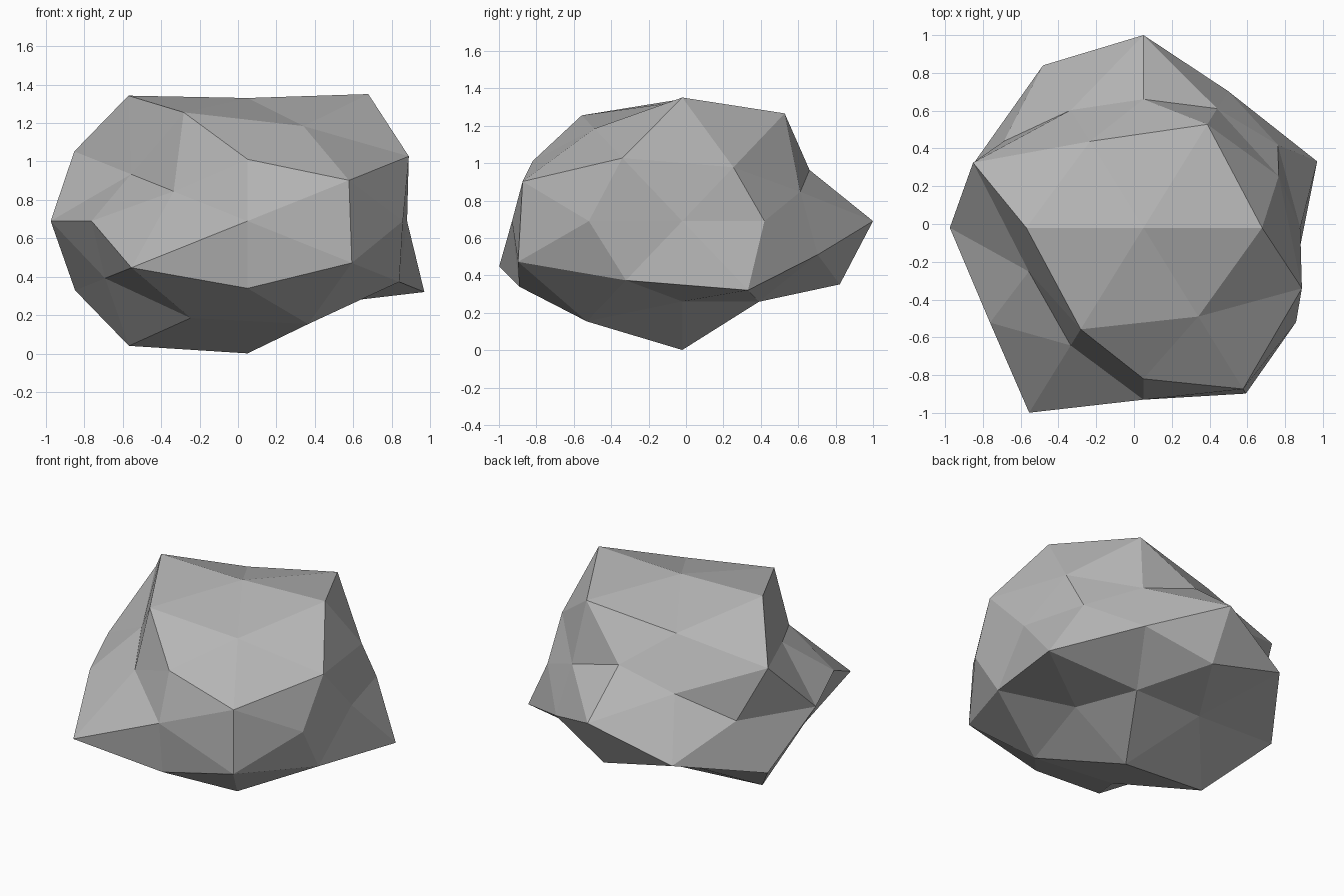
import bpy
import bmesh
from mathutils import Vector

if "Cube" in bpy.data.objects:
    bpy.data.objects.remove(bpy.data.objects["Cube"])

SQUASH = 0.65                       # boulder is flattened vertically
CENTRE = Vector((0.05, -0.02, 0.69))

# Directions of a once-subdivided icosahedron, by family, with the boulder's
# radius for every sign combination (minus first, x slowest, z fastest)
S, L = 0.5257, 0.8507
P, Q, R = 0.309, 0.5, 0.809
FAMILIES = [
    ((S, 0, L), (1.175, 1.18, 0.777, 1.195)),
    ((0, L, S), (1.025, 0.94, 0.99, 0.80)),
    ((L, S, 0), (0.955, 0.87, 0.95, 0.836)),
    ((1, 0, 0), (1.025, 0.83)),
    ((0, 1, 0), (0.91, 1.02)),
    ((0, 0, 1), (1.06, 0.985)),
    ((P, Q, R), (0.96, 1.075, 0.82, 0.915, 1.02, 0.94, 0.82, 1.095)),
    ((R, P, Q), (0.917, 0.75, 1.11, 1.115, 0.975, 1.037, 1.137, 0.885)),
    ((Q, R, P), (1.21, 0.77, 1.063, 0.77, 1.085, 1.055, 0.895, 0.78)),
]


def signed(direction):
    """All sign variants of a direction, skipping zero components."""
    options = [(-c, c) if c else (0,) for c in direction]
    return [Vector((x, y, z)).normalized()
            for x in options[0] for y in options[1] for z in options[2]]


# Regular sphere of triangles
bm = bmesh.new()
targets = []
for direction, radii in FAMILIES:
    for d, r in zip(signed(direction), radii):
        v = bm.verts.new(d)
        targets.append((v, CENTRE + Vector((d.x * r, d.y * r, d.z * r * SQUASH))))
bmesh.ops.convex_hull(bm, input=bm.verts[:])
bmesh.ops.recalc_face_normals(bm, faces=bm.faces[:])

# Push each corner in or out to make the rough stone
for v, position in targets:
    v.co = position

mesh = bpy.data.meshes.new("boulder")
bm.to_mesh(mesh)
bm.free()

stone = bpy.data.materials.new("stone_grey")
stone.diffuse_color = (0.46, 0.46, 0.46, 1)
stone.use_nodes = True
stone.node_tree.nodes["Principled BSDF"].inputs["Base Color"].default_value = stone.diffuse_color
mesh.materials.append(stone)

boulder = bpy.data.objects.new("boulder", mesh)
bpy.context.collection.objects.link(boulder)
